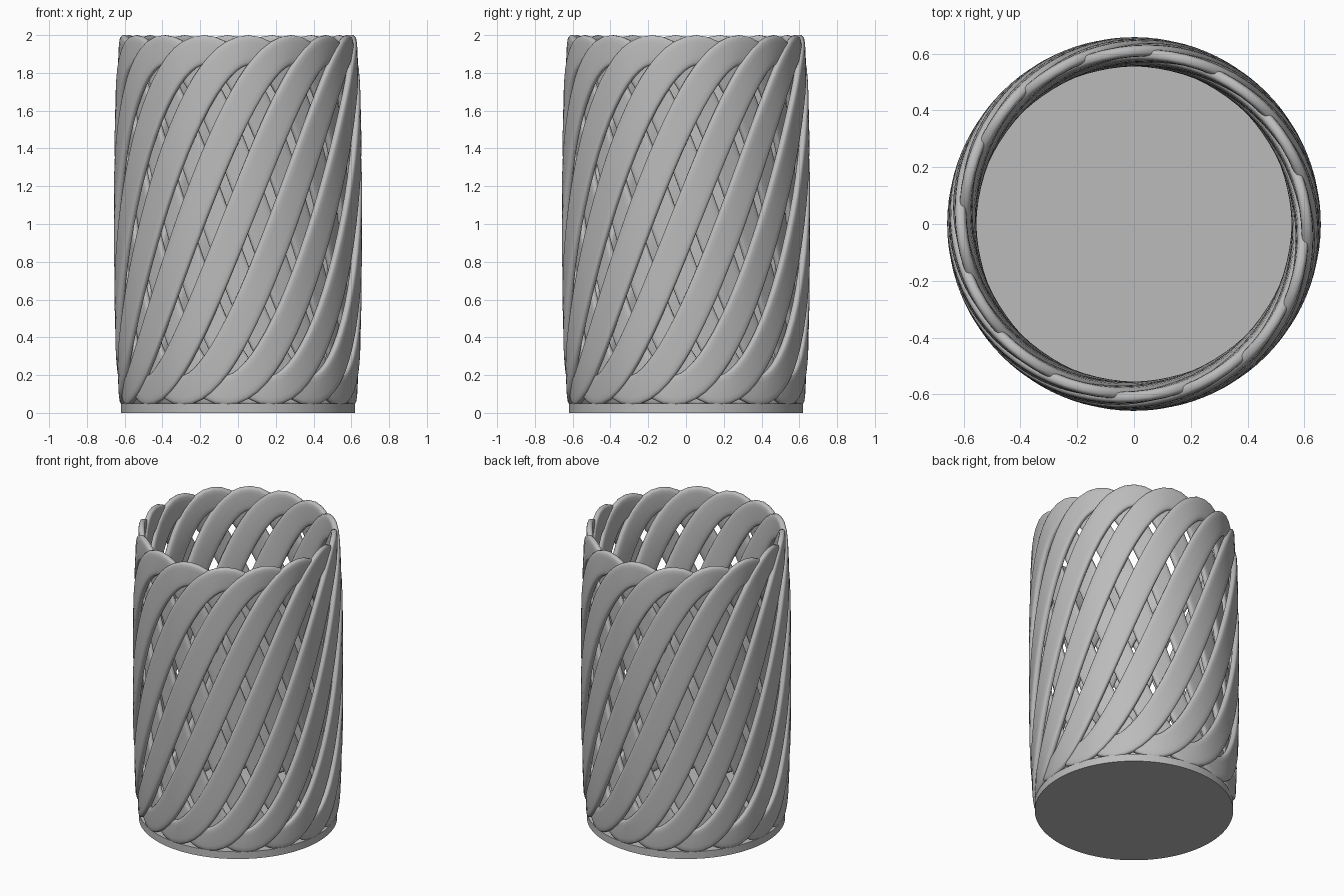
import bpy, bmesh
from math import sin, cos, pi, radians, copysign
from mathutils import Vector

cube = bpy.data.objects.get("Cube")
if cube:
    bpy.data.objects.remove(cube)

LOOPS, TURNS = 16, 9          # crests around the rim, revolutions of the strip
STEPS = 56                    # samples per crest
HALF_WIDTH, HALF_THICK = 0.08, 0.021
SIDES = 16

grey = bpy.data.materials.new("grey")
grey.use_nodes = True
grey.diffuse_color = (0.5, 0.5, 0.5, 1)
grey.node_tree.nodes["Principled BSDF"].inputs["Base Color"].default_value = (0.5, 0.5, 0.5, 1)


def finish(name, bm, angle):
    bmesh.ops.recalc_face_normals(bm, faces=bm.faces)
    mesh = bpy.data.meshes.new(name)
    bm.to_mesh(mesh)
    bm.free()
    obj = bpy.data.objects.new(name, mesh)
    bpy.context.collection.objects.link(obj)
    mesh.materials.append(grey)
    bpy.ops.object.select_all(action='DESELECT')
    obj.select_set(True)
    bpy.context.view_layer.objects.active = obj
    bpy.ops.object.shade_smooth_by_angle(angle=radians(angle))
    return obj


def path(u):
    """Strip centre line: climbs on the outside, descends on the inside."""
    theta = radians(-84.75) + u * TURNS / LOOPS
    r = 0.605 - 0.031 * sin(u)
    return Vector((r * cos(theta), r * sin(theta), 1.02 + 0.9 * cos(u)))


def soft(v, power):
    return copysign(abs(v) ** power, v)


# Woven wall: one endless strip swept along the path
bm = bmesh.new()
rings = []
total = LOOPS * STEPS
for i in range(total):
    u = 2 * pi * i / STEPS
    p = path(u)
    tangent = (path(u + 0.01) - path(u - 0.01)).normalized()
    radial = Vector((p.x, p.y, 0)).normalized()
    side = tangent.cross(radial).normalized()
    out = side.cross(tangent)
    ring = []
    for k in range(SIDES):
        a = 2 * pi * (k + 0.5) / SIDES
        ring.append(bm.verts.new(p + side * HALF_WIDTH * soft(cos(a), 0.4)
                                 + out * HALF_THICK * soft(sin(a), 0.6)))
    rings.append(ring)
for i in range(total):
    a, b = rings[i], rings[(i + 1) % total]
    for k in range(SIDES):
        n = (k + 1) % SIDES
        bm.faces.new((a[k], a[n], b[n], b[k]))
finish("woven_wall", bm, 60)

# Solid round base
bm = bmesh.new()
bmesh.ops.create_cone(bm, cap_ends=True, segments=128, radius1=0.62, radius2=0.62, depth=0.05)
base = finish("base_disc", bm, 30)
base.location.z = 0.025
